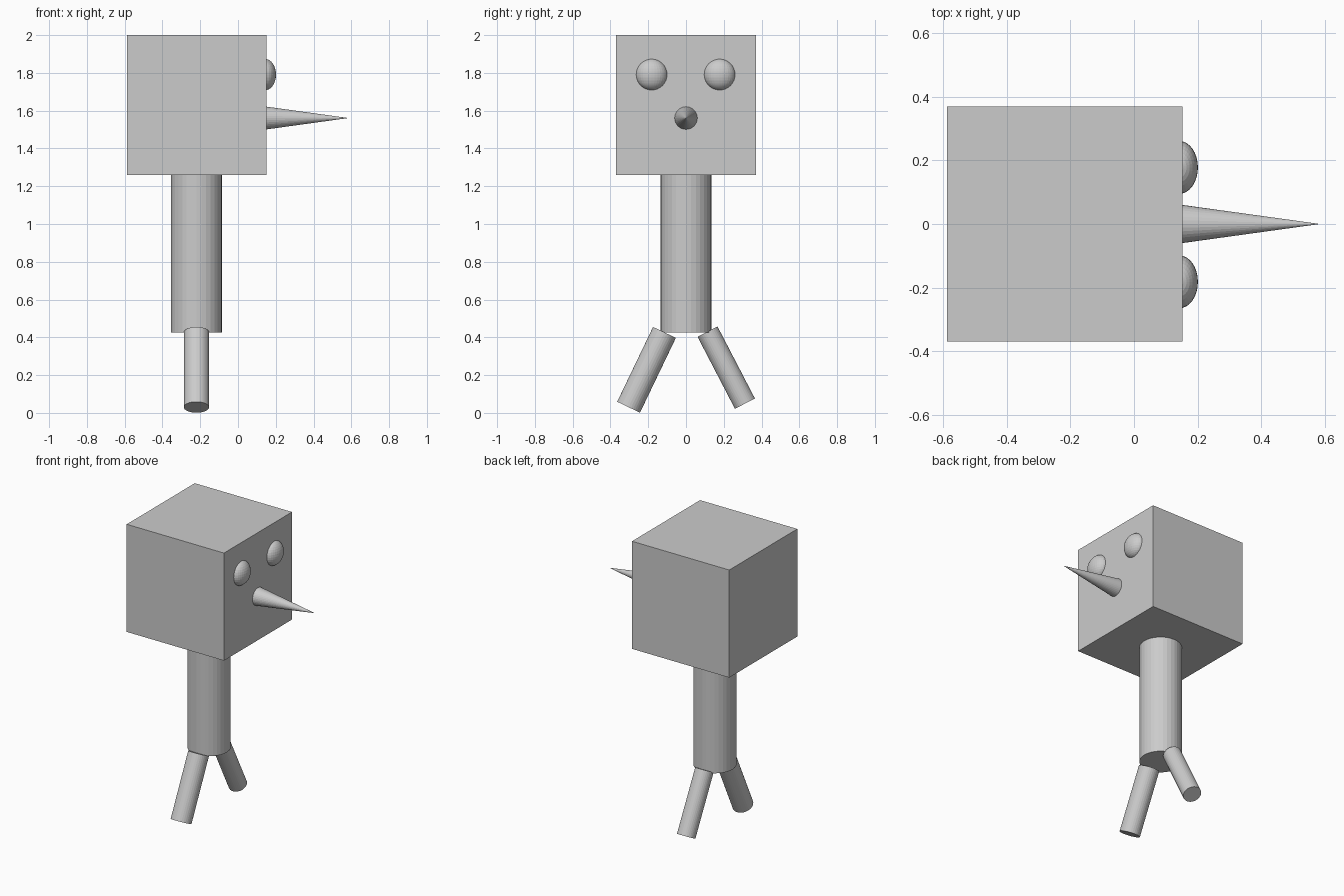
import bpy
from mathutils import Vector

if "Cube" in bpy.data.objects:
    bpy.data.objects.remove(bpy.data.objects["Cube"])

CX = -0.22  # axis shared by head, body and legs


def rod(name, a, b, r1, r2=None):
    """Cylinder or cone running from point a to point b."""
    a, b = Vector(a), Vector(b)
    d = b - a
    bpy.ops.mesh.primitive_cone_add(
        vertices=32, radius1=r1, radius2=r1 if r2 is None else r2,
        depth=d.length, location=(a + b) / 2,
        rotation=d.to_track_quat('Z', 'Y').to_euler())
    bpy.context.object.name = name


# Head: cube on top of the neck-like body
bpy.ops.mesh.primitive_cube_add(size=0.74, location=(-0.218, 0, 1.63))
bpy.context.object.name = "head"

# Body
rod("body", (CX, 0, 0.425), (CX, 0, 1.262), 0.135)

# Legs: splayed, one slightly thicker and longer than the other
rod("thick_leg", (CX, -0.304, 0.03), (CX, -0.114, 0.426), 0.067)
rod("thin_leg", (CX, 0.312, 0.049), (CX, 0.114, 0.430), 0.0595)

# Eyes: half-sunk flattened balls on the face
for side, y in (("left", 0.178), ("right", -0.182)):
    bpy.ops.mesh.primitive_uv_sphere_add(
        segments=32, ring_count=16, radius=0.083, location=(0.143, y, 1.791))
    eye = bpy.context.object
    eye.name = side + "_eye"
    eye.scale.x = 0.7

# Nose: long pointed cone
rod("nose", (0.145, 0, 1.561), (0.585, 0, 1.561), 0.061, 0)
